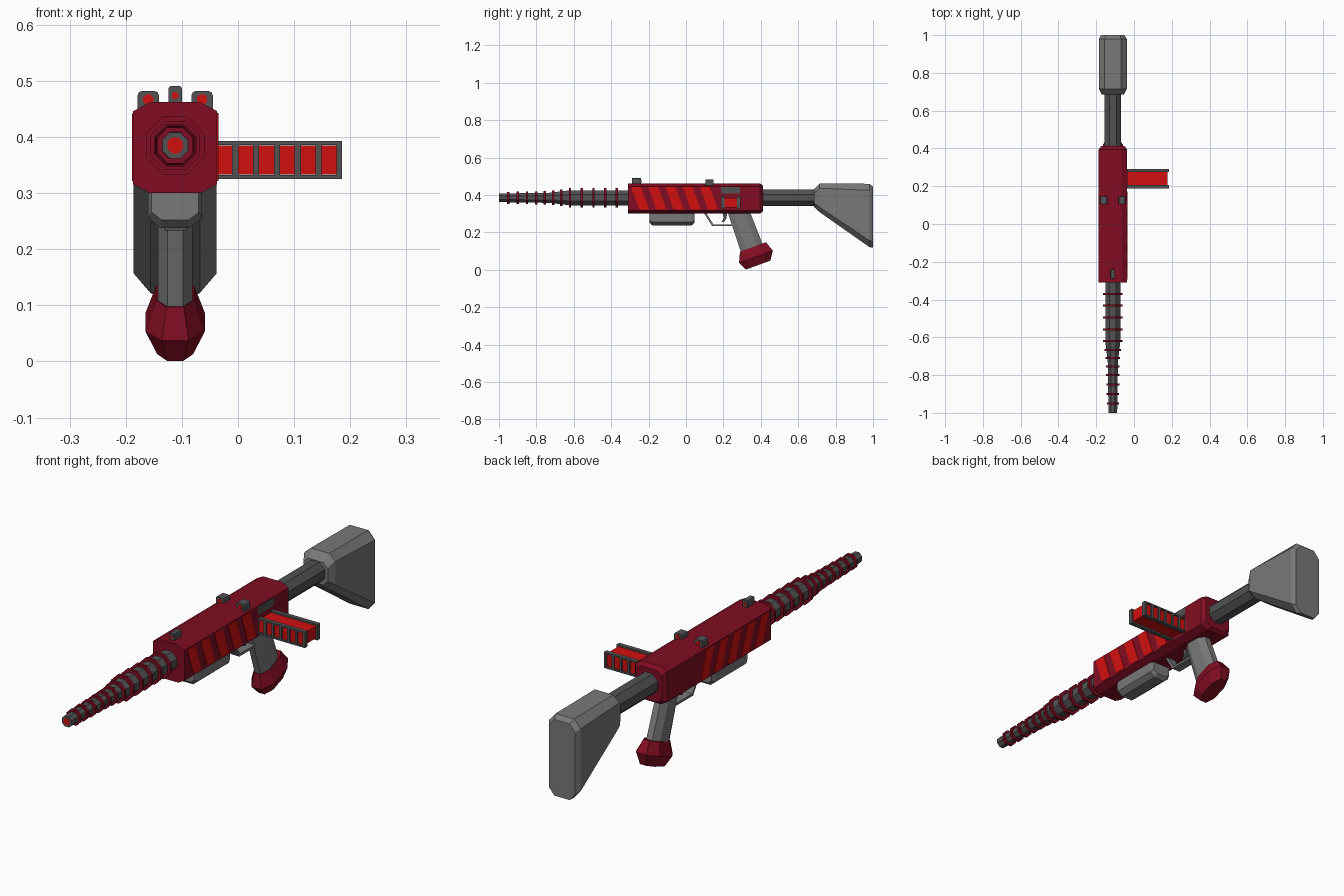
import bpy, bmesh, math
from mathutils import Vector

if "Cube" in bpy.data.objects:
    bpy.data.objects.remove(bpy.data.objects["Cube"])

CX, AZ = -0.112, 0.385     # centre plane and barrel axis height


def material(name, rgb):
    m = bpy.data.materials.new(name)
    m.diffuse_color = (*rgb, 1)
    m.use_nodes = True
    m.node_tree.nodes["Principled BSDF"].inputs["Base Color"].default_value = m.diffuse_color
    return m


MAROON = material("maroon", (0.22, 0.004, 0.016))
RED = material("bright_red", (0.65, 0.005, 0.005))
DARK = material("dark_grey", (0.085, 0.085, 0.085))
LIGHT = material("light_grey", (0.19, 0.19, 0.19))


def loft(name, rings, mat):
    """Skin a stack of equal-length point rings and cap both ends."""
    bm = bmesh.new()
    vs = [[bm.verts.new(p) for p in r] for r in rings]
    n = len(vs[0])
    for a, b in zip(vs, vs[1:]):
        for i in range(n):
            bm.faces.new((a[i], a[(i + 1) % n], b[(i + 1) % n], b[i]))
    bm.faces.new(vs[0])
    bm.faces.new(vs[-1][::-1])
    bmesh.ops.recalc_face_normals(bm, faces=bm.faces)
    me = bpy.data.meshes.new(name)
    bm.to_mesh(me)
    bm.free()
    me.materials.append(mat)
    ob = bpy.data.objects.new(name, me)
    bpy.context.collection.objects.link(ob)
    return ob


def chamfered(hu, hv, cu, cv):
    """Chamfered rectangle as eight 2D points."""
    return [(hu, hv - cv), (hu - cu, hv), (cu - hu, hv), (-hu, hv - cv),
            (-hu, cv - hv), (cu - hu, -hv), (hu - cu, -hv), (hu, cv - hv)]


def section(y, hx, z0, z1, cx, cz, x=CX):
    zc = (z0 + z1) / 2
    return [(x + u, y, zc + v) for u, v in chamfered(hx, (z1 - z0) / 2, cx, cz)]


def octagon(y, r, x=CX, z=AZ):
    return section(y, r, z - r, z + r, r * 0.586, r * 0.586, x)


def tilted(y, z, hx, hl, tilt=math.radians(20)):
    """Octagonal section of the raked grip, half width hx, half length hl."""
    return [(CX + u, y + v * math.cos(tilt), z + v * math.sin(tilt))
            for u, v in chamfered(hx, hl, hx * 0.55, hl * 0.5)]


def prism(name, profile, x0, x1, mat):
    return loft(name, [[(x, y, z) for y, z in profile] for x in (x0, x1)], mat)


def box(name, x0, x1, y0, y1, z0, z1, mat):
    return prism(name, [(y0, z0), (y1, z0), (y1, z1), (y0, z1)], x0, x1, mat)


# Receiver with a softened rear end
loft("receiver", [section(-0.31, 0.075, 0.30, 0.462, 0.03, 0.016),
                  section(0.395, 0.075, 0.30, 0.462, 0.03, 0.016),
                  section(0.412, 0.062, 0.312, 0.45, 0.025, 0.016)], MAROON)

# Slanted stripes on both sides
for side in (-1, 1):
    x = CX + side * 0.075
    for i in range(5):
        y = -0.293 + i * 0.092
        prism(f"stripe_{i}", [(y, 0.442), (y + 0.053, 0.442),
                              (y + 0.096, 0.322), (y + 0.043, 0.322)],
              x - 0.002, x + 0.002, RED)

# Ejection port plate above the magazine
box("ejection_port", CX + 0.072, CX + 0.077, 0.187, 0.29, 0.408, 0.443, DARK)

# Barrel, cooling rings and bore
loft("barrel", [octagon(y, r) for y, r in
                ((-0.30, 0.040), (-0.62, 0.040), (-0.73, 0.027), (-1.0, 0.023))], DARK)
for y, r in ((-0.37, 0.052), (-0.432, 0.052), (-0.495, 0.052), (-0.558, 0.052),
             (-0.62, 0.052), (-0.667, 0.044), (-0.71, 0.038), (-0.755, 0.036),
             (-0.80, 0.035), (-0.85, 0.034), (-0.90, 0.033), (-0.95, 0.032)):
    loft("barrel_ring", [octagon(y - 0.006, r), octagon(y + 0.006, r)], MAROON)
loft("bore", [octagon(-1.001, 0.014), octagon(-0.995, 0.014)], RED)

# Stock tube and shoulder stock
loft("stock_tube", [octagon(0.40, 0.044), octagon(0.70, 0.044)], DARK)
loft("shoulder_stock", [section(0.685, 0.058, 0.335, 0.432, 0.022, 0.022),
                        section(0.715, 0.074, 0.308, 0.462, 0.03, 0.026),
                        section(0.98, 0.074, 0.122, 0.46, 0.03, 0.035),
                        section(1.0, 0.062, 0.118, 0.444, 0.026, 0.03)], LIGHT)

# Hand rest under the front of the receiver
loft("hand_rest", [section(-0.196, 0.042, 0.252, 0.32, 0.018, 0.014),
                   section(-0.18, 0.048, 0.238, 0.32, 0.022, 0.018),
                   section(0.03, 0.048, 0.238, 0.32, 0.022, 0.018),
                   section(0.046, 0.042, 0.252, 0.32, 0.018, 0.014)], LIGHT)

# Raked grip and pommel
loft("grip", [tilted(0.278, 0.32, 0.031, 0.056),
              tilted(0.352, 0.115, 0.031, 0.062)], LIGHT)
loft("pommel", [tilted(0.358, 0.122, 0.034, 0.074),
                tilted(0.374, 0.070, 0.053, 0.096),
                tilted(0.385, 0.025, 0.032, 0.070)], MAROON)

# Trigger guard and trigger
prism("trigger_guard", [(0.095, 0.305), (0.14, 0.233), (0.27, 0.233), (0.27, 0.243),
                        (0.146, 0.243), (0.108, 0.305)], CX - 0.02, CX + 0.02, LIGHT)
prism("trigger", [(0.195, 0.305), (0.22, 0.305), (0.216, 0.275), (0.203, 0.255),
                  (0.19, 0.255), (0.202, 0.278)], CX - 0.008, CX + 0.008, DARK)


# Sights: round-shouldered posts with red dots
def sight(name, x, y0, y1, hx, top, dot_z, dot_r):
    c = hx * 0.4
    prof = [(-hx, 0.44), (hx, 0.44), (hx, top - c), (hx - c * 0.3, top - c * 0.3),
            (hx - c, top), (c - hx, top), (c * 0.3 - hx, top - c * 0.3), (-hx, top - c)]
    loft(name, [[(x + u, y, z) for u, z in prof] for y in (y0, y1)], DARK)
    loft(name + "_dot", [octagon(y0 - 0.002, dot_r, x, dot_z),
                         octagon(y1 + 0.002, dot_r, x, dot_z)], RED)


sight("front_sight", CX, -0.288, -0.24, 0.012, 0.491, 0.474, 0.006)
for side in (-1, 1):
    sight("rear_sight", CX + side * 0.048, 0.105, 0.146, 0.019, 0.482, 0.467, 0.009)

# Side magazine: red core between two grey ladder frames
box("magazine_core", -0.06, 0.178, 0.194, 0.286, 0.333, 0.385, RED)
for y0, y1 in ((0.188, 0.206), (0.274, 0.292)):
    for z0, z1 in ((0.325, 0.332), (0.386, 0.393)):
        box("magazine_rail", -0.06, 0.185, y0, y1, z0, z1, DARK)
    for i in range(7):
        x = -0.042 + i * 0.0371
        box("magazine_bar", x - 0.0055, min(x + 0.0055, 0.185), y0, y1, 0.326, 0.392, DARK)
